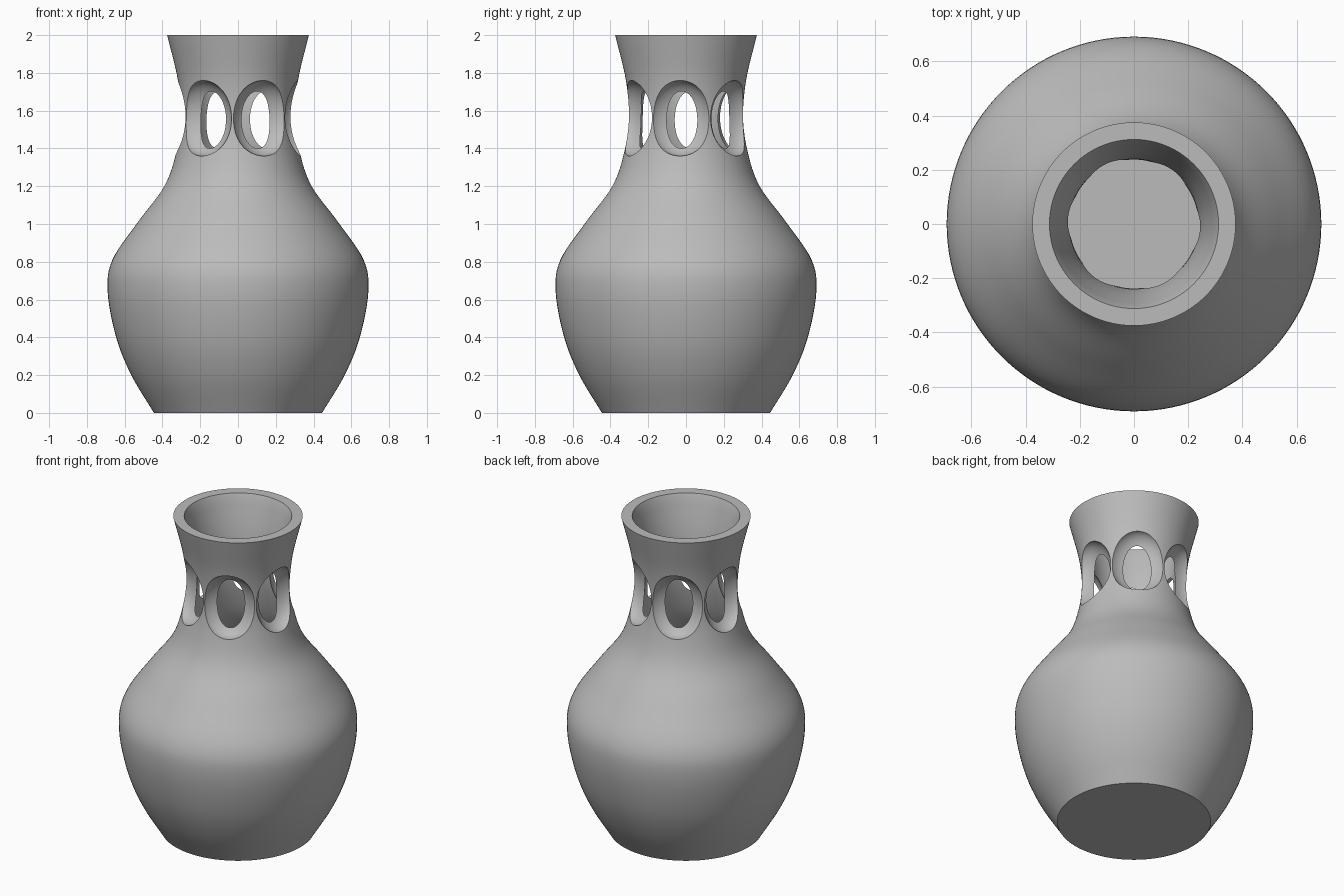
import bpy, bmesh, math
from mathutils import Matrix, Vector

cube = bpy.data.objects.get("Cube")
if cube:
    bpy.data.objects.remove(cube, do_unlink=True)

clay = bpy.data.materials.new("grey clay")
clay.use_nodes = True
clay.diffuse_color = (0.5, 0.5, 0.5, 1)
clay.node_tree.nodes["Principled BSDF"].inputs["Base Color"].default_value = (0.5, 0.5, 0.5, 1)

SEGMENTS = 128
WALL = 0.065


def spline(points, steps=6):
    """Smooth curve through (radius, height) points."""
    p = [Vector(q) for q in points]
    p = [2 * p[0] - p[1]] + p + [2 * p[-1] - p[-2]]
    out = []
    for a, b, c, d in zip(p, p[1:], p[2:], p[3:]):
        for i in range(steps):
            t = i / steps
            out.append(0.5 * (2 * b + (c - a) * t + (2 * a - 5 * b + 4 * c - d) * t ** 2
                              + (3 * b - a - 3 * c + d) * t ** 3))
    return out + [p[-2]]


def make_object(name, bm):
    bmesh.ops.recalc_face_normals(bm, faces=bm.faces)
    mesh = bpy.data.meshes.new(name)
    bm.to_mesh(mesh)
    bm.free()
    mesh.materials.append(clay)
    obj = bpy.data.objects.new(name, mesh)
    bpy.context.collection.objects.link(obj)
    return obj


# Outer silhouette from foot to rim, then the same curve set inwards by the wall
outer = spline([(0.445, 0), (0.565, 0.2), (0.645, 0.4), (0.69, 0.64), (0.665, 0.81),
                (0.53, 1.01), (0.39, 1.2), (0.327, 1.38), (0.303, 1.56),
                (0.318, 1.76), (0.375, 2)])
inner = []
for i in range(1, len(outer)):
    tangent = (outer[min(i + 1, len(outer) - 1)] - outer[i - 1]).normalized()
    point = outer[i] + Vector((-tangent.y, tangent.x)) * WALL
    if point.y > WALL + 0.02:
        inner.append(point)
inner[-1].y = 2
floor_edge = Vector((inner[0].x - 0.02, WALL))
profile = outer + inner[::-1] + [floor_edge]

# Vase body, turned around the z axis
bm = bmesh.new()
rings = []
for r, z in profile:
    rings.append([bm.verts.new((r * math.cos(a), r * math.sin(a), z))
                  for a in (math.tau * k / SEGMENTS for k in range(SEGMENTS))])
for low, high in zip(rings, rings[1:]):
    for k in range(SEGMENTS):
        n = (k + 1) % SEGMENTS
        bm.faces.new((low[k], low[n], high[n], high[k]))
bm.faces.new(rings[0][::-1])
bm.faces.new(rings[-1])
vase = make_object("vase", bm)

# Six ellipsoid scoops around the neck
for k in range(6):
    bm = bmesh.new()
    turn = Matrix.Rotation(math.radians(60 * k - 5.5), 4, "Z")
    place = Matrix.Translation((0.325, 0, 1.56))
    size = Matrix.Diagonal((0.115, 0.173, 0.2, 1))
    bmesh.ops.create_uvsphere(bm, u_segments=64, v_segments=32, radius=1,
                              matrix=turn @ place @ size)
    scoop = make_object("neck_hole_cutter", bm)
    scoop.hide_render = True
    scoop.hide_set(True)
    cut = vase.modifiers.new("neck_hole", "BOOLEAN")
    cut.operation = "DIFFERENCE"
    cut.solver = "EXACT"
    cut.object = scoop

# Apply the cuts, then shade smooth with crisp rims
bpy.context.view_layer.objects.active = vase
vase.select_set(True)
for name in [m.name for m in vase.modifiers]:
    cutter = vase.modifiers[name].object
    bpy.ops.object.modifier_apply(modifier=name)
    bpy.data.objects.remove(cutter, do_unlink=True)
bpy.ops.object.shade_smooth_by_angle(angle=math.radians(30))
